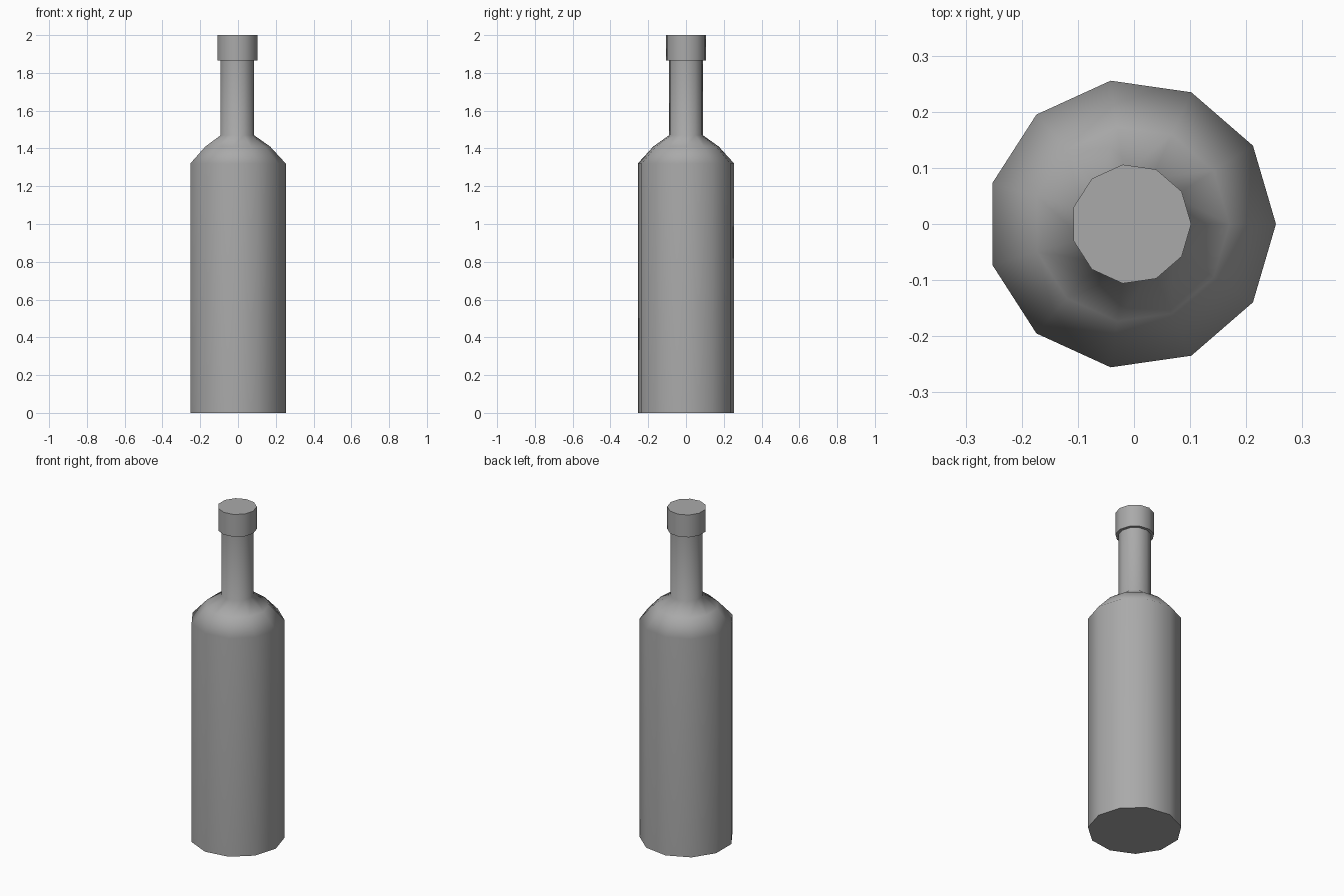
import bpy, bmesh, math

SIDES = 11
CENTRE_X = -0.005

cube = bpy.data.objects.get("Cube")
if cube:
    bpy.data.objects.remove(cube, do_unlink=True)

grey = bpy.data.materials.new("plain grey")
grey.use_nodes = True
colour = (0.4, 0.4, 0.4, 1)
grey.diffuse_color = colour
grey.node_tree.nodes["Principled BSDF"].inputs["Base Color"].default_value = colour


def turned_part(name, profile):
    """Closed solid turned around the upright axis from (radius, height) pairs."""
    bm = bmesh.new()
    rings = []
    for radius, z in profile:
        angles = [2 * math.pi * i / SIDES for i in range(SIDES)]
        rings.append([bm.verts.new((CENTRE_X + radius * math.cos(a),
                                    radius * math.sin(a), z)) for a in angles])
    for low, high in zip(rings, rings[1:]):
        for i in range(SIDES):
            j = (i + 1) % SIDES
            bm.faces.new((low[i], low[j], high[j], high[i]))
    bm.faces.new(rings[0][::-1])
    bm.faces.new(rings[-1])
    mesh = bpy.data.meshes.new(name)
    bm.to_mesh(mesh)
    bm.free()
    mesh.materials.append(grey)
    obj = bpy.data.objects.new(name, mesh)
    bpy.context.collection.objects.link(obj)

    # Smooth round the sides, crisp at the flat ends
    bpy.ops.object.select_all(action='DESELECT')
    obj.select_set(True)
    bpy.context.view_layer.objects.active = obj
    bpy.ops.object.shade_smooth_by_angle(angle=math.radians(65))
    weighted = obj.modifiers.new("weighted normals", 'WEIGHTED_NORMAL')
    weighted.keep_sharp = True
    return obj


# Body, rounded shoulder and neck
turned_part("bottle", [(0.258, 0), (0.258, 1.32), (0.175, 1.41),
                       (0.09, 1.47), (0.09, 1.87)])

# Cap over the mouth
turned_part("cap", [(0.107, 1.865), (0.107, 2.0)])
